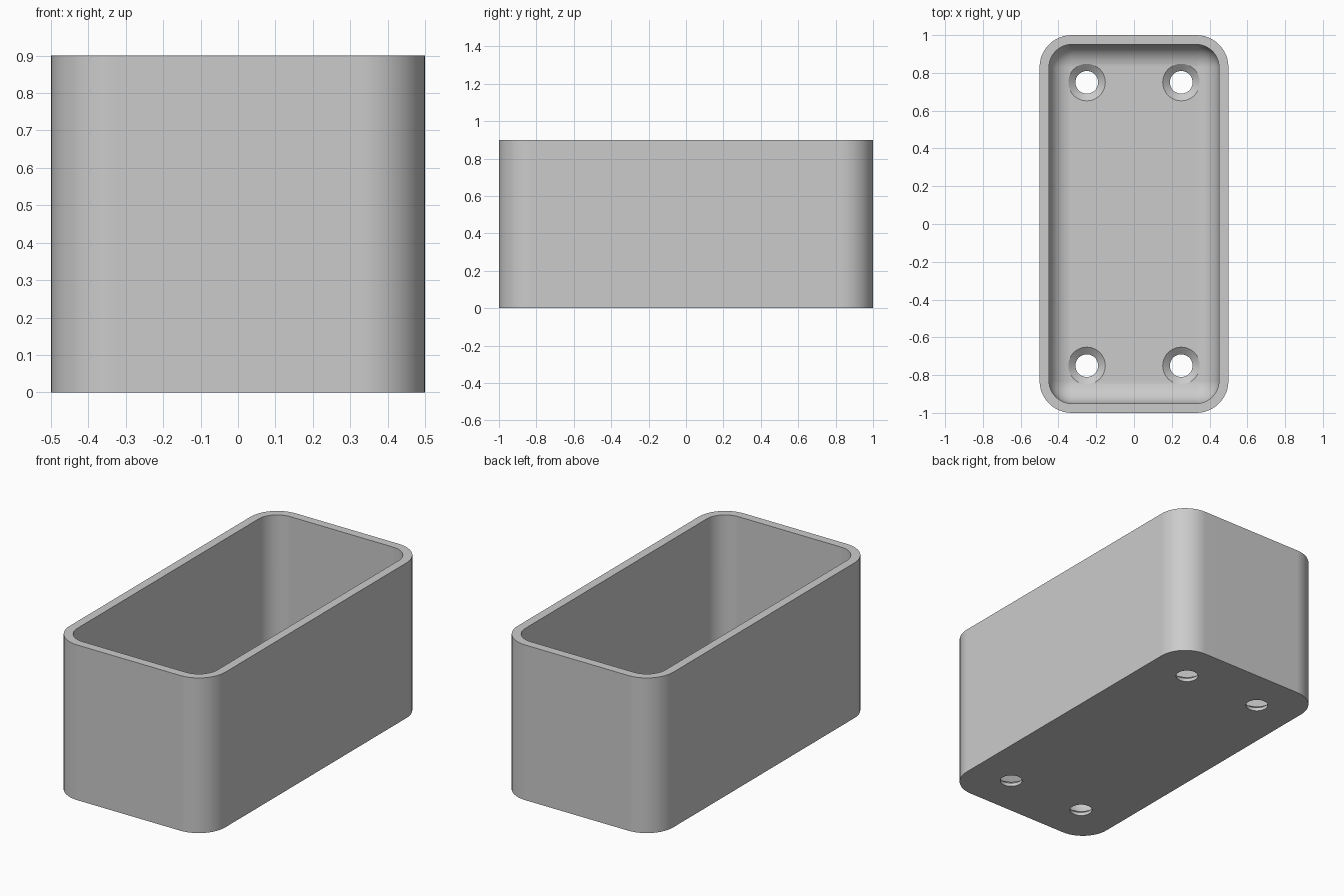
import bpy
import bmesh
from math import sin, cos, pi

cube = bpy.data.objects.get("Cube")
if cube:
    bpy.data.objects.remove(cube, do_unlink=True)

HALF_X, HALF_Y, HEIGHT = 0.5, 1.0, 0.9
WALL, FLOOR = 0.05, 0.05
OUTER_R = 0.17
INNER_R = OUTER_R - WALL
STEPS = 12

grey = bpy.data.materials.new("plain grey")
grey.use_nodes = True
colour = (0.6, 0.6, 0.6, 1)
grey.diffuse_color = colour
grey.node_tree.nodes["Principled BSDF"].inputs["Base Color"].default_value = colour


def rounded_ring(bm, inset, z):
    """Rounded rectangle of vertices, moved inwards by inset."""
    r = max(OUTER_R - inset, 0)
    cx, cy = HALF_X - inset - r, HALF_Y - inset - r
    ring = []
    for q, (sx, sy) in enumerate([(1, 1), (-1, 1), (-1, -1), (1, -1)]):
        for i in range(STEPS + 1):
            a = (q + i / STEPS) * pi / 2
            ring.append(bm.verts.new((sx * cx + r * cos(a), sy * cy + r * sin(a), z)))
    return ring


def circle_ring(bm, x, y, r, z, n=48):
    return [bm.verts.new((x + r * cos(2 * pi * i / n), y + r * sin(2 * pi * i / n), z))
            for i in range(n)]


def loft(name, bm, rings):
    """Join rings into a closed solid with a cap at each end."""
    for a, b in zip(rings, rings[1:]):
        for i in range(len(a)):
            j = (i + 1) % len(a)
            bm.faces.new((a[i], a[j], b[j], b[i]))
    bm.faces.new(rings[0][::-1])
    bm.faces.new(rings[-1])
    bmesh.ops.remove_doubles(bm, verts=bm.verts, dist=0.0001)
    bmesh.ops.recalc_face_normals(bm, faces=bm.faces)
    mesh = bpy.data.meshes.new(name)
    bm.to_mesh(mesh)
    bm.free()
    mesh.materials.append(grey)
    obj = bpy.data.objects.new(name, mesh)
    bpy.context.collection.objects.link(obj)
    return obj


# Open box: outer wall, rim, inner wall and a rounded inner floor edge
bm = bmesh.new()
rings = [rounded_ring(bm, 0, 0), rounded_ring(bm, 0, HEIGHT), rounded_ring(bm, WALL, HEIGHT)]
for i in range(STEPS + 1):
    a = i / STEPS * pi / 2
    rings.append(rounded_ring(bm, WALL + INNER_R * (1 - cos(a)),
                              FLOOR + INNER_R * (1 - sin(a))))
box = loft("open_box", bm, rings)

# Four countersunk screw holes through the floor
bpy.context.view_layer.objects.active = box
box.select_set(True)
for x in (-0.25, 0.25):
    for y in (-0.75, 0.75):
        bm = bmesh.new()
        profile = [(0.06, -0.05), (0.06, 0.02), (0.098, FLOOR), (0.098, 0.2)]
        cutter = loft("screw_hole_cutter", bm, [circle_ring(bm, x, y, r, z) for r, z in profile])
        cutter.hide_render = True
        cut = box.modifiers.new("screw_hole", 'BOOLEAN')
        cut.operation = 'DIFFERENCE'
        cut.solver = 'EXACT'
        cut.object = cutter
        bpy.ops.object.modifier_apply(modifier=cut.name)
        bpy.data.objects.remove(cutter, do_unlink=True)

# Smooth corners with crisp rims and flat walls
bpy.ops.object.shade_smooth_by_angle(angle=0.5)
normals = box.modifiers.new("flat_walls", 'WEIGHTED_NORMAL')
normals.keep_sharp = True
